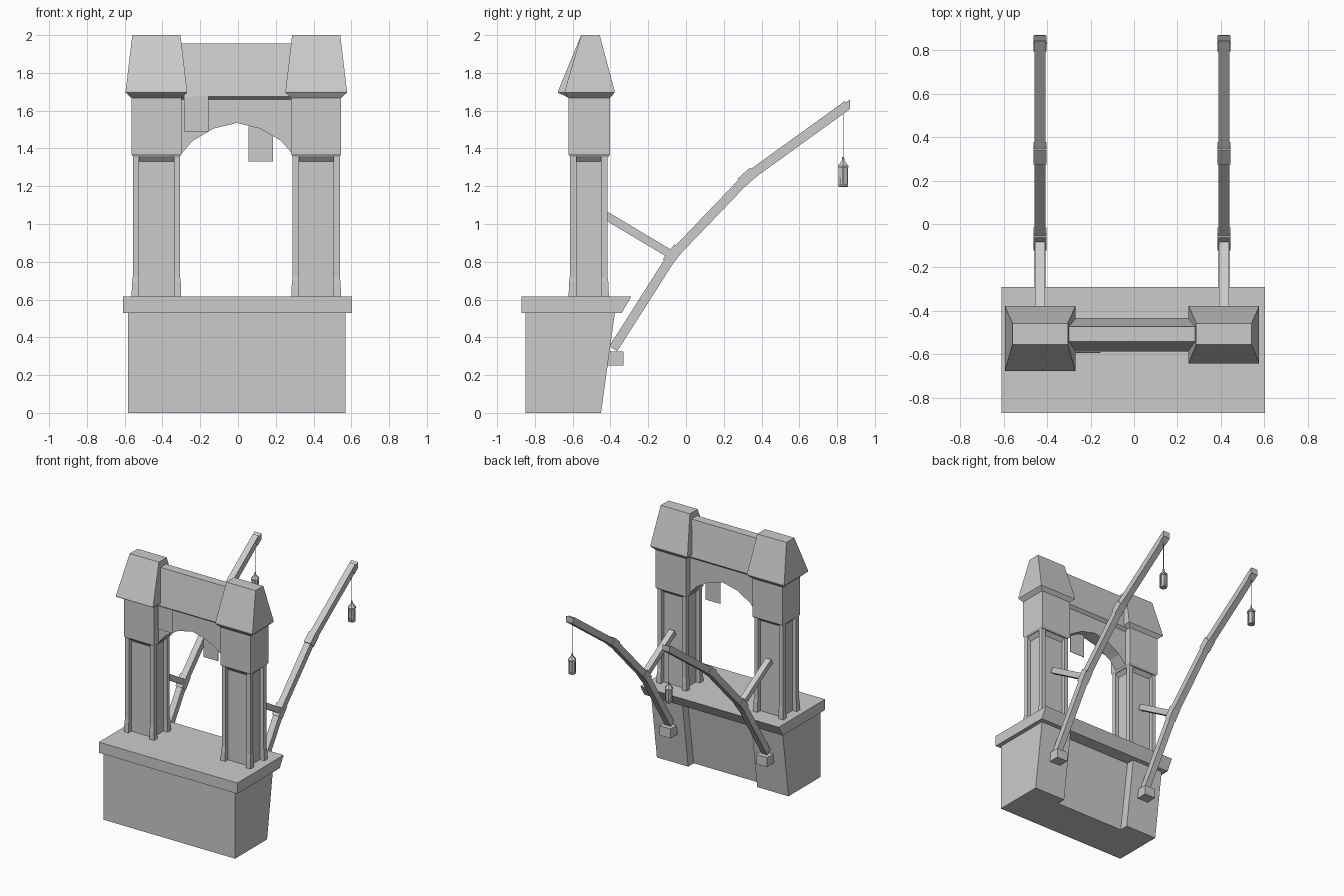
import bpy, bmesh, math
from mathutils import Vector

cube = bpy.data.objects.get("Cube")
if cube:
    bpy.data.objects.remove(cube)

stone = bpy.data.materials.new("plain_grey")
stone.use_nodes = True
grey = (0.6, 0.6, 0.6, 1)
stone.diffuse_color = grey
stone.node_tree.nodes["Principled BSDF"].inputs["Base Color"].default_value = grey


def finish(name, bm):
    bmesh.ops.recalc_face_normals(bm, faces=bm.faces)
    mesh = bpy.data.meshes.new(name)
    bm.to_mesh(mesh)
    bm.free()
    mesh.materials.append(stone)
    obj = bpy.data.objects.new(name, mesh)
    bpy.context.collection.objects.link(obj)
    return obj


def loft(name, rings):
    """Skin a stack of equal-length rings of points and cap both ends."""
    bm = bmesh.new()
    rows = [[bm.verts.new(p) for p in ring] for ring in rings]
    n = len(rows[0])
    for low, high in zip(rows, rows[1:]):
        for i in range(n):
            j = (i + 1) % n
            bm.faces.new((low[i], low[j], high[j], high[i]))
    bm.faces.new(rows[0][::-1])
    bm.faces.new(rows[-1])
    return finish(name, bm)


def stack(name, cx, levels):
    """Stacked rectangles: (half width, y front, y back, z)."""
    return loft(name, [[(cx - w, f, z), (cx + w, f, z), (cx + w, b, z), (cx - w, b, z)]
                       for w, f, b, z in levels])


def side_prism(name, profile, cx, half):
    """Side profile of (y, z) points, widened along x."""
    return loft(name, [[(cx + s * half, y, z) for y, z in profile] for s in (-1, 1)])


def bar(name, cx, start, end, half_w, half_t):
    """Straight timber between two (y, z) points."""
    a, b = Vector(start), Vector(end)
    d = (b - a).normalized()
    n = Vector((-d.y, d.x)) * half_t
    return side_prism(name, [a + n, b + n, b - n, a - n], cx, half_w)


def hexagon(cx, cy, r, z):
    return [(cx + r * math.cos(math.radians(60 * i)),
             cy + r * math.sin(math.radians(60 * i)), z) for i in range(6)]


MID = -0.006

# Plinth: recessed middle with a sloping pier on each side, under a slab
side_prism("plinth_core", [(-0.85, 0), (-0.52, 0), (-0.44, 0.54), (-0.85, 0.54)], MID, 0.32)
for name, cx in (("plinth_pier_right", -0.445), ("plinth_pier_left", 0.433)):
    side_prism(name, [(-0.85, 0), (-0.45, 0), (-0.375, 0.54), (-0.85, 0.54)], cx, 0.137)
side_prism("plinth_slab", [(-0.87, 0.53), (-0.34, 0.53), (-0.29, 0.615), (-0.87, 0.615)], -0.003, 0.606)


def tower(side, cx, eave):
    # Shaft with recessed panels and four flared corner posts
    stack("shaft_" + side, cx, [(0.095, -0.585, -0.445, 0.6), (0.095, -0.585, -0.445, 1.33),
                                (0.125, -0.615, -0.415, 1.362)])
    for sx in (-1, 1):
        for sy in (-1, 1):
            rings = []
            for z, flare in ((0.61, 0.007), (0.69, 0.004), (0.72, 0), (1.362, 0)):
                xs = (cx + sx * 0.092, cx + sx * (0.125 + flare))
                ys = (-0.515 + sy * 0.065, -0.515 + sy * (0.1 + flare))
                rings.append([(xs[0], ys[0], z), (xs[1], ys[0], z),
                              (xs[1], ys[1], z), (xs[0], ys[1], z)])
            loft("corner_post_" + side, rings)
    # Head block and hipped roof
    stack("head_block_" + side, cx, [(0.124, -0.614, -0.41, 1.357), (0.1325, -0.622, -0.402, 1.37),
                                     (0.1325, -0.622, -0.402, 1.685)])
    stack("roof_" + side, cx, [(0.1325, -0.622, -0.402, 1.668), (0.1625, eave, -0.378, 1.695),
                               (0.1625, eave, -0.378, 1.705), (0.1275, -0.555, -0.457, 2)])


def lantern(side, cx, cy):
    stack("lantern_cord_" + side, cx, [(0.002, cy - 0.002, cy + 0.002, 1.33),
                                       (0.002, cy - 0.002, cy + 0.002, 1.61)])
    loft("lantern_base_" + side, [hexagon(cx, cy, r, z) for r, z in
                                  ((0.024, 1.195), (0.03, 1.2), (0.03, 1.21))])
    loft("lantern_glass_" + side, [hexagon(cx, cy, r, z) for r, z in ((0.02, 1.208), (0.022, 1.3))])
    loft("lantern_cap_" + side, [hexagon(cx, cy, r, z) for r, z in
                                 ((0.032, 1.298), (0.032, 1.308), (0.008, 1.335), (0.006, 1.355))])
    for x, y, z in hexagon(cx, cy, 0.026, 1.2):
        loft("lantern_rib_" + side, [[(x + a, y + b, h) for a, b in
                                      ((-0.003, -0.003), (0.003, -0.003), (0.003, 0.003), (-0.003, 0.003))]
                                     for h in (1.205, 1.302)])


def crane(side, cx):
    # Bent arm in three runs, with a collar at each bend
    path = [(-0.385, 0.34), (-0.07, 0.835), (0.325, 1.247), (0.855, 1.63)]
    for a, b in zip(path, path[1:]):
        bar("arm_run_" + side, cx, a, b, 0.025, 0.025)
    for (y, z), (dy, dz) in zip(path[1:3], ((0.03, 0.038), (0.033, 0.029))):
        bar("arm_collar_" + side, cx, (y - dy, z - dz), (y + dy, z + dz), 0.03, 0.029)
    side_prism("arm_tip_" + side, [(0.795, 1.607), (0.867, 1.658), (0.867, 1.61), (0.825, 1.58)], cx, 0.03)
    side_prism("arm_foot_" + side, [(-0.43, 0.25), (-0.33, 0.25), (-0.33, 0.325), (-0.43, 0.325)], cx, 0.048)
    bar("arm_brace_" + side, cx, (-0.425, 1.045), (-0.09, 0.845), 0.023, 0.022)
    lantern(side, cx, 0.832)


for side, cx, eave in (("right", -0.432, -0.677), ("left", 0.414, -0.642)):
    tower(side, cx, eave)
    crane(side, cx)

# Arched wall between the towers
arch = [(-0.31, 1.36), (-0.24, 1.44), (-0.13, 1.505), (-0.006, 1.535),
        (0.118, 1.505), (0.228, 1.44), (0.298, 1.36)]
outline = arch + [(0.298, 1.68), (-0.31, 1.68)]
loft("arch_wall", [[(x, y, z) for x, z in outline] for y in (-0.565, -0.455)])

# Roof beam with sloping sides
side_prism("roof_beam", [(-0.56, 1.655), (-0.455, 1.655), (-0.432, 1.675), (-0.472, 1.955),
                         (-0.542, 1.955), (-0.587, 1.675)], MID, 0.305)

# Hanging boards
for name, cx, y, z in (("board_front", -0.22, -0.592, 1.49), ("board_arch", 0.12, -0.51, 1.33)):
    stack(name, cx, [(0.065, y - 0.002, y + 0.002, z), (0.065, y - 0.002, y + 0.002, z + 0.185)])
